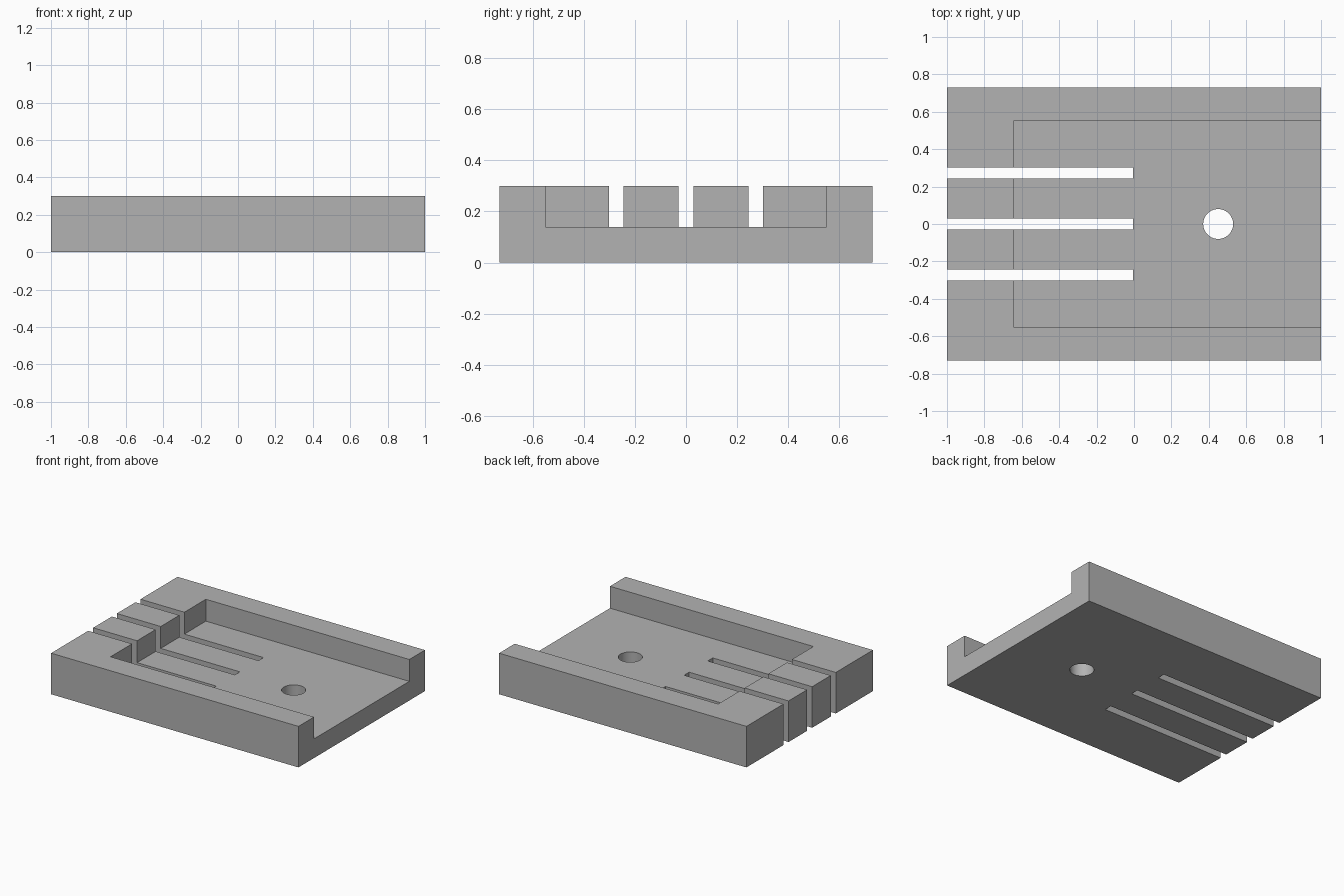
import bpy
from mathutils import Vector

default_cube = bpy.data.objects.get("Cube")
if default_cube:
    bpy.data.objects.remove(default_cube, do_unlink=True)

LENGTH, WIDTH, HEIGHT = 2.0, 1.46, 0.30
FLOOR = 0.14
SLOT_WIDTH, SLOT_PITCH, SLOT_END = 0.058, 0.273, -0.005
OVER = 0.2  # cutters run past the outer faces


def box(name, low, high):
    """Box between two opposite corners."""
    low, high = Vector(low), Vector(high)
    bpy.ops.mesh.primitive_cube_add(size=1, location=(low + high) / 2)
    obj = bpy.context.object
    obj.name = name
    obj.scale = high - low
    bpy.ops.object.transform_apply(location=True, rotation=False, scale=True)
    return obj


def cut(target, cutter):
    """Subtract the cutter from the target and discard it."""
    cutter.hide_render = True
    mod = target.modifiers.new("Cut", 'BOOLEAN')
    mod.operation = 'DIFFERENCE'
    mod.solver = 'EXACT'
    mod.object = cutter
    bpy.ops.object.select_all(action='DESELECT')
    target.select_set(True)
    bpy.context.view_layer.objects.active = target
    bpy.ops.object.modifier_apply(modifier=mod.name)
    bpy.data.objects.remove(cutter, do_unlink=True)


# Solid block
tray = box("slotted_tray", (-LENGTH / 2, -WIDTH / 2, 0), (LENGTH / 2, WIDTH / 2, HEIGHT))

# Recess, open at the left end
cut(tray, box("recess_cutter", (-0.645, -0.55, FLOOR), (1 + OVER, 0.55, HEIGHT + OVER)))

# Three through slots from the right end
for i in (-1, 0, 1):
    y = i * SLOT_PITCH
    cut(tray, box("slot_cutter", (-1 - OVER, y - SLOT_WIDTH / 2, -OVER),
                  (SLOT_END, y + SLOT_WIDTH / 2, HEIGHT + OVER)))

# Round through hole in the floor
bpy.ops.mesh.primitive_cylinder_add(vertices=64, radius=0.08, depth=1, location=(0.45, 0, 0))
cut(tray, bpy.context.object)

# Plain grey finish
grey = bpy.data.materials.new("plain_grey")
grey.use_nodes = True
colour = (0.448, 0.448, 0.448, 1)
grey.diffuse_color = colour
grey.node_tree.nodes["Principled BSDF"].inputs["Base Color"].default_value = colour
tray.data.materials.clear()
tray.data.materials.append(grey)

bpy.ops.object.shade_smooth_by_angle()
